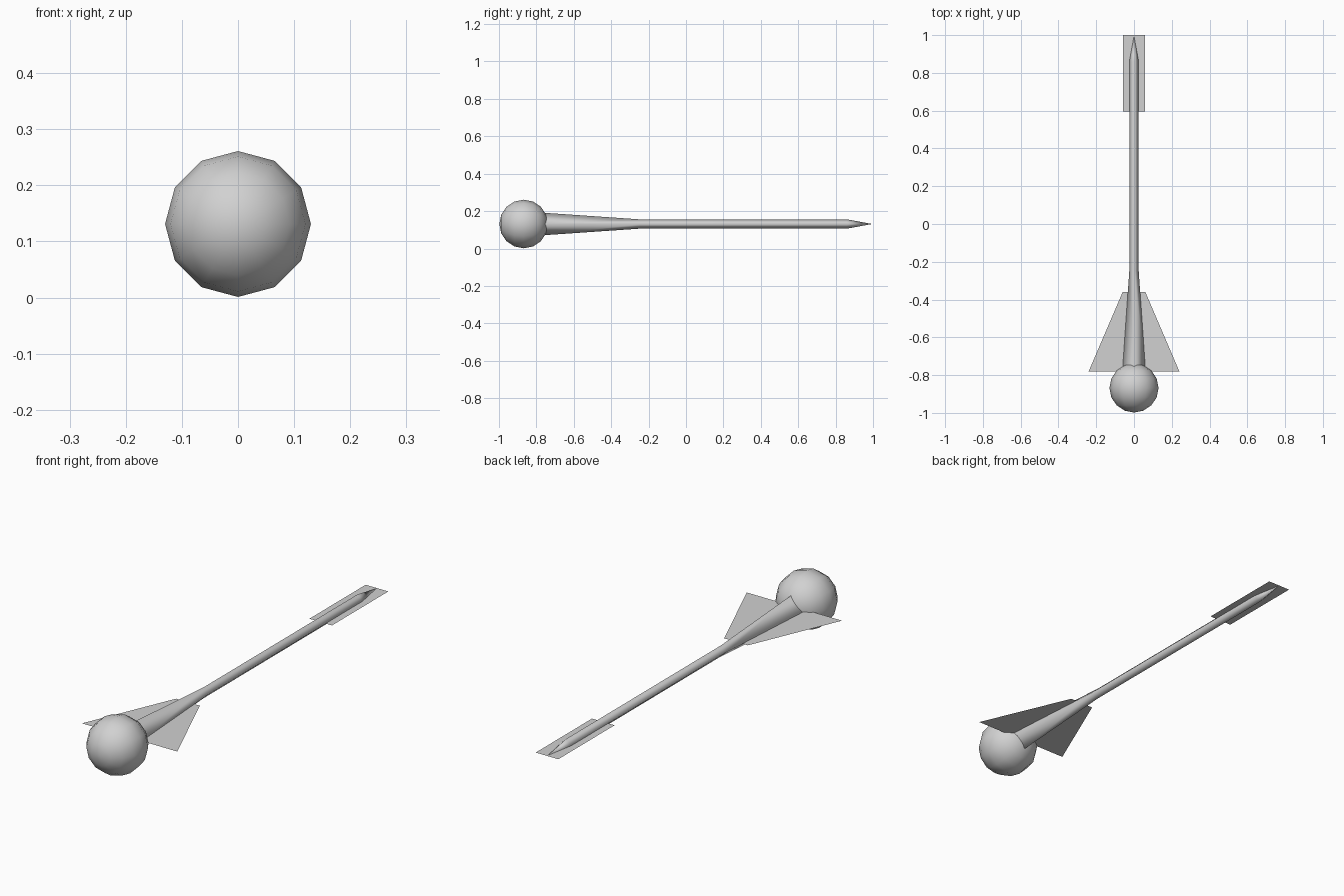
import bpy
import bmesh
import math
from mathutils import Matrix

cube = bpy.data.objects.get("Cube")
if cube:
    bpy.data.objects.remove(cube, do_unlink=True)

AXIS_Z = 0.131  # height of the long axis

grey = bpy.data.materials.new("plain grey")
colour = (0.64, 0.64, 0.64, 1)
grey.diffuse_color = colour
grey.use_nodes = True
grey.node_tree.nodes["Principled BSDF"].inputs["Base Color"].default_value = colour


def add_part(name, bm, smooth=False):
    mesh = bpy.data.meshes.new(name)
    for f in bm.faces:
        f.smooth = smooth
    bm.to_mesh(mesh)
    bm.free()
    mesh.materials.append(grey)
    obj = bpy.data.objects.new(name, mesh)
    obj.location.z = AXIS_Z
    bpy.context.collection.objects.link(obj)
    return obj


def flat_fin(name, front_y, front_half, back_y, back_half):
    bm = bmesh.new()
    corners = [(-front_half, front_y), (front_half, front_y),
               (back_half, back_y), (-back_half, back_y)]
    bm.faces.new([bm.verts.new((x, y, 0)) for x, y in corners])
    add_part(name, bm)


# Round nose ball, poles along the long axis
bm = bmesh.new()
bmesh.ops.create_uvsphere(
    bm, u_segments=12, v_segments=8, radius=0.13,
    matrix=Matrix.Translation((0, -0.868, 0)) @ Matrix.Rotation(math.pi / 2, 4, 'X'))
add_part("nose_ball", bm, smooth=True)

# Four-sided shaft: flared neck, straight rod, pointed tail
bm = bmesh.new()
rings = []
for y, r in [(-0.76, 0.06), (-0.25, 0.025), (0.86, 0.025)]:
    rings.append([bm.verts.new((r * math.cos(i * math.pi / 2), y,
                                r * math.sin(i * math.pi / 2))) for i in range(4)])
tip = bm.verts.new((0, 0.995, 0))
for i in range(4):
    j = (i + 1) % 4
    for a, b in zip(rings, rings[1:]):
        bm.faces.new((a[i], b[i], b[j], a[j]))
    bm.faces.new((rings[-1][i], tip, rings[-1][j]))
bmesh.ops.recalc_face_normals(bm, faces=bm.faces)
add_part("shaft", bm, smooth=True)

# Thin flat fins
flat_fin("front_fin", -0.78, 0.24, -0.36, 0.06)
flat_fin("tail_fin", 0.595, 0.057, 1.0, 0.057)
